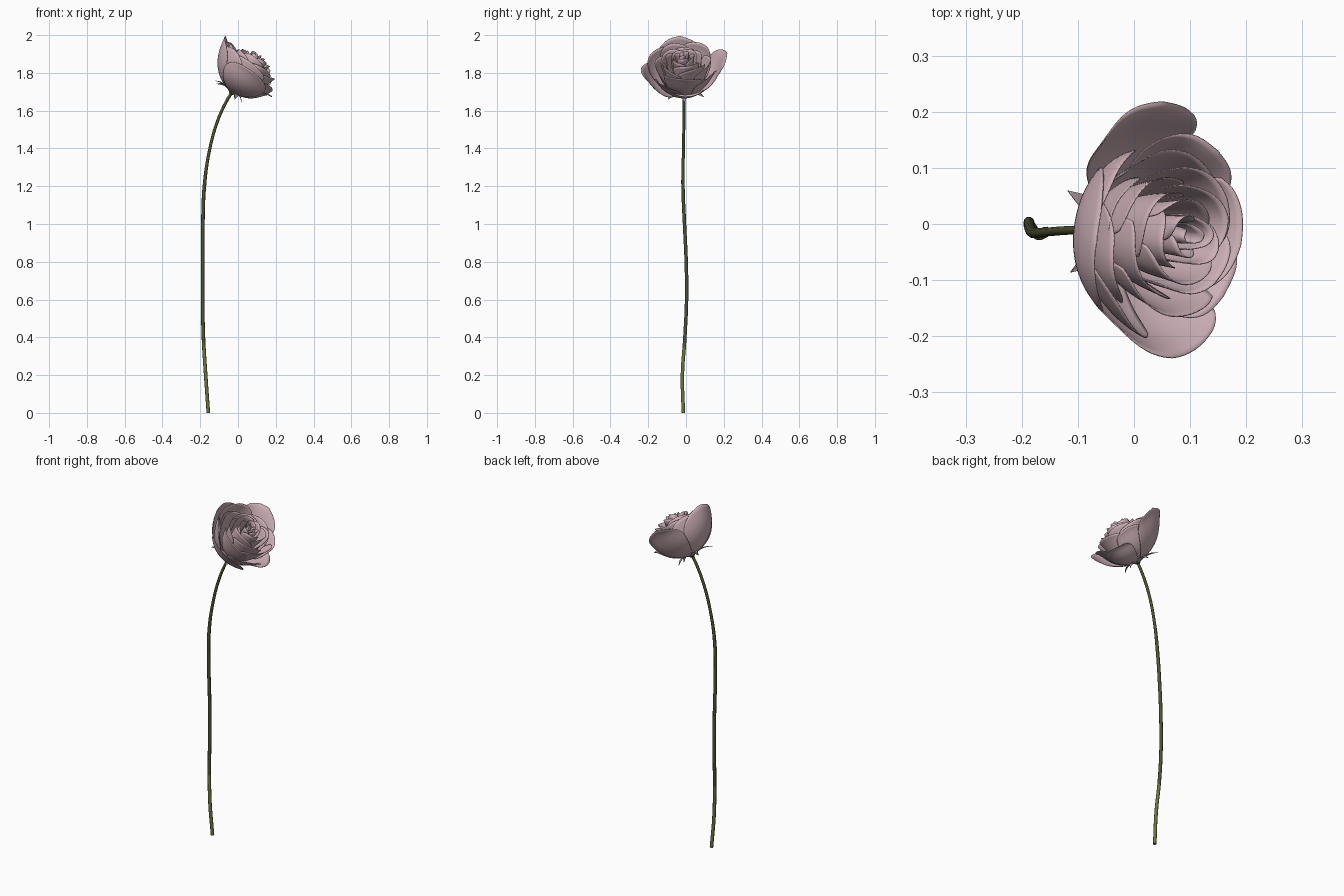
import bpy, bmesh, math
from mathutils import Matrix, Vector

if "Cube" in bpy.data.objects:
    bpy.data.objects.remove(bpy.data.objects["Cube"])


def material(name, rgb):
    m = bpy.data.materials.new(name)
    m.diffuse_color = (*rgb, 1)
    m.use_nodes = True
    m.node_tree.nodes["Principled BSDF"].inputs["Base Color"].default_value = m.diffuse_color
    return m


PINK = material("dusty pink", (0.60, 0.43, 0.47))
DUSK = material("dusky mauve", (0.42, 0.31, 0.33))
DARK = material("dark olive green", (0.075, 0.085, 0.028))
LIGHT = material("light olive green", (0.15, 0.18, 0.05))

# Flower frame: local z is the axis of the bloom, leaning toward +x and slightly -y
HEAD = (Matrix.Translation((-0.03, -0.01, 1.70)) @ Matrix.Rotation(math.radians(3), 4, 'X')
        @ Matrix.Rotation(math.radians(35), 4, 'Y'))


def sheet(name, func, nu, nv, mat, thick):
    """Grid surface func(u, v), u in -1..1 across, v in 0..1 along, in the flower frame."""
    bm = bmesh.new()
    g = [[bm.verts.new(HEAD @ Vector(func(2 * i / nu - 1, j / nv))) for i in range(nu + 1)]
         for j in range(nv + 1)]
    for j in range(nv):
        for i in range(nu):
            bm.faces.new((g[j][i], g[j][i + 1], g[j + 1][i + 1], g[j + 1][i])).smooth = True
    me = bpy.data.meshes.new(name)
    bm.to_mesh(me)
    bm.free()
    me.materials.append(mat)
    ob = bpy.data.objects.new(name, me)
    bpy.context.collection.objects.link(ob)
    sol = ob.modifiers.new("thickness", 'SOLIDIFY')
    sol.thickness = thick
    sol.offset = 0
    return ob


def petal(name, deg, radius, height, half, close=1.5, curl=0.0, tip=0.0,
          spiral=0.06, wave=0.005, drop=0.2):
    """Cupped petal: close > pi/2 folds the rim inward, curl rolls it outward."""
    a0, w = math.radians(deg), math.radians(half)

    def f(u, v):
        s = v * (1 - drop * abs(u) ** 3.5)
        r = 0.012 + (radius - 0.012) * math.sin(s * close) ** 0.85
        h = height * s ** 1.6
        r *= 1 + spiral * u * s
        r += wave * math.sin(4 * u + deg) * s * s
        r += curl * s ** 8
        h -= 0.9 * curl * s ** 10
        t = tip * max(0, 1 - 1.6 * abs(u)) * v ** 5
        r += 0.4 * t
        h += t
        a = a0 + u * w * (1 - 0.12 * v ** 6)
        return r * math.cos(a), r * math.sin(a), h
    return sheet(name, f, 22, 18, PINK, 0.002)


# Outer petals: angle, radius, height, half width, curl, tip
outer = [
    (182, 0.192, 0.205, 50, 0.002, 0.018),
    (100, 0.208, 0.205, 36, 0.028, 0.022),
    (272, 0.198, 0.165, 46, 0.016, 0.010),
    (8, 0.154, 0.122, 42, 0.030, 0.004),
    (318, 0.158, 0.155, 42, 0.018, 0.006),
    (55, 0.160, 0.175, 38, 0.018, 0.010),
    (225, 0.182, 0.190, 42, 0.002, 0.008),
    (148, 0.178, 0.198, 42, 0.002, 0.008),
    (195, 0.155, 0.205, 44, 0.002, 0.006),
]
for i, (a, r, h, w, c, t) in enumerate(outer):
    petal(f"outer_petal_{i + 1}", a, r, h, w, 1.5, c, t)

# Middle and inner rings: count, start angle, radius, height, half width, closing, curl
rings = [
    ("middle_petal", 4, 260, 0.130, 0.196, 56, 1.55, 0.012),
    ("inner_petal", 4, 215, 0.102, 0.212, 58, 1.62, 0.010),
    ("heart_petal", 3, 20, 0.078, 0.224, 74, 1.66, 0.007),
    ("bud_petal", 3, 75, 0.054, 0.232, 78, 1.70, 0.005),
    ("bud_core_petal", 3, 120, 0.033, 0.238, 84, 1.70, 0.003),
    ("bud_tip_petal", 2, 10, 0.016, 0.240, 110, 1.70, 0.000),
]
for name, n, start, r, h, w, close, c in rings:
    for k in range(n):
        petal(f"{name}_{k + 1}", start + 360 * k / n, r, h - 0.006 * (k % 2), w, close, c,
              0.006, 0.13, 0.003, 0.10)


# Sepals: narrow pointed blades folded back under the bloom
def sepal(name, deg, length, droop):
    a = math.radians(deg)

    def f(u, v):
        r = 0.008 + length * v
        side = u * 0.019 * (math.sin(math.pi * (0.2 + 0.8 * v)) + 0.02)
        h = 0.014 * math.sin(v * math.pi) - droop * v ** 3 - 0.010 + 0.2 * abs(side)
        return (r * math.cos(a) - side * math.sin(a), r * math.sin(a) + side * math.cos(a), h)
    return sheet(name, f, 6, 12, DUSK, 0.002)


sepals = [(145, 0.118, -0.004), (218, 0.112, 0.0), (290, 0.085, 0.012), (0, 0.065, 0.010),
          (75, 0.10, 0.012)]
for k, (a, l, d) in enumerate(sepals):
    sepal(f"sepal_{k + 1}", a, l, d)

# Swollen base joining bloom and stem
bpy.ops.mesh.primitive_uv_sphere_add(segments=16, ring_count=10, radius=1)
hip = bpy.context.object
hip.name = "flower_base"
hip.matrix_world = HEAD @ Matrix.Diagonal((0.018, 0.018, 0.016, 1))
hip.data.materials.append(DARK)
bpy.ops.object.shade_smooth()

# Stem: gently bent tube, lighter toward the cut end
path = [(-0.157, -0.014, 0), (-0.171, -0.019, 0.2), (-0.183, -0.006, 0.4), (-0.187, 0.003, 0.6),
        (-0.187, 0.001, 0.8), (-0.186, -0.008, 1.0), (-0.178, -0.016, 1.2), (-0.153, -0.014, 1.38),
        (-0.110, -0.011, 1.54), (-0.066, -0.010, 1.64), (-0.028, -0.010, 1.705)]
cu = bpy.data.curves.new("stem", 'CURVE')
cu.dimensions = '3D'
cu.bevel_depth = 0.0095
cu.bevel_resolution = 3
cu.resolution_u = 8
cu.use_fill_caps = True
sp = cu.splines.new('BEZIER')
sp.bezier_points.add(len(path) - 1)
for p, co in zip(sp.bezier_points, path):
    p.co = co
    p.handle_left_type = p.handle_right_type = 'AUTO'
    p.radius = 1.0 if co[2] < 1.3 else 0.85
stem = bpy.data.objects.new("stem", cu)
bpy.context.collection.objects.link(stem)
bpy.ops.object.select_all(action='DESELECT')
stem.select_set(True)
bpy.context.view_layer.objects.active = stem
bpy.ops.object.convert(target='MESH')
stem = bpy.context.object
stem.data.materials.clear()
stem.data.materials.append(DARK)
stem.data.materials.append(LIGHT)
for p in stem.data.polygons:
    p.material_index = 1 if p.center.z < 0.36 else 0
bpy.ops.object.shade_smooth_by_angle(angle=math.radians(50))
